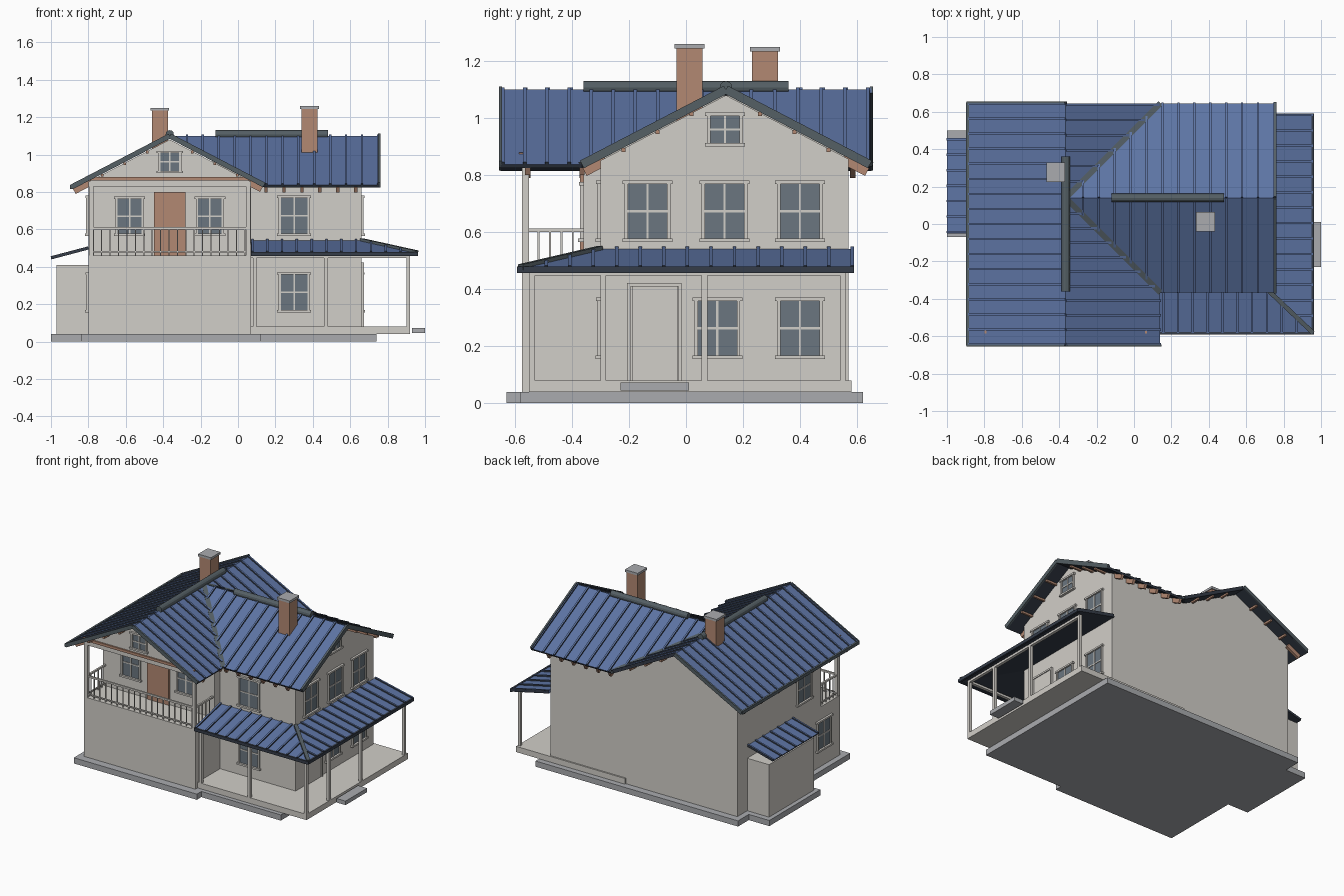
import bpy, bmesh, math
from mathutils import Vector, Matrix

cube = bpy.data.objects.get("Cube")
if cube:
    bpy.data.objects.remove(cube, do_unlink=True)


def material(name, r, g, b):
    m = bpy.data.materials.new(name)
    m.use_nodes = True
    m.diffuse_color = (r, g, b, 1)
    m.node_tree.nodes["Principled BSDF"].inputs["Base Color"].default_value = (r, g, b, 1)
    return m


WALL = material("off_white_plaster", .64, .62, .58)
BLUE = material("blue_roof_metal", .11, .175, .37)
DARK = material("dark_roof_edge", .035, .045, .065)
GREY = material("slate_grey_trim", .09, .115, .13)
GLASS = material("window_glass", .145, .18, .215)
BROWN = material("terracotta_wood", .45, .25, .17)
STONE = material("grey_concrete", .40, .41, .43)


def finish(name, bm, *mats):
    bmesh.ops.recalc_face_normals(bm, faces=bm.faces)
    mesh = bpy.data.meshes.new(name)
    bm.to_mesh(mesh)
    bm.free()
    ob = bpy.data.objects.new(name, mesh)
    bpy.context.collection.objects.link(ob)
    for m in mats:
        mesh.materials.append(m)
    return ob


def add_box(bm, x0, x1, y0, y1, z0, z1, M=Matrix()):
    T = Matrix.Translation(((x0 + x1) / 2, (y0 + y1) / 2, (z0 + z1) / 2))
    S = Matrix.Diagonal((x1 - x0, y1 - y0, z1 - z0, 1))
    return bmesh.ops.create_cube(bm, size=1, matrix=M @ T @ S)


def boxes(name, mat, *items, M=Matrix()):
    bm = bmesh.new()
    for b in items:
        add_box(bm, *b, M=M)
    return finish(name, bm, mat)


def frame_along(p0, p1):
    # Local x runs along the line, local z stays close to up
    p0, p1 = Vector(p0), Vector(p1)
    x = (p1 - p0).normalized()
    y = Vector((0, 0, 1)).cross(x).normalized()
    R = Matrix((x, y, x.cross(y))).transposed().to_4x4()
    return Matrix.Translation(p0) @ R, (p1 - p0).length


def bar(name, p0, p1, w, h, mat):
    M, length = frame_along(p0, p1)
    return boxes(name, mat, (0, length, -w / 2, w / 2, -h / 2, h / 2), M=M)


def prism(name, pts, offset, mat):
    bm = bmesh.new()
    f = bm.faces.new([bm.verts.new(p) for p in pts])
    ext = bmesh.ops.extrude_face_region(bm, geom=[f])
    bmesh.ops.translate(bm, vec=offset, verts=[v for v in ext["geom"] if isinstance(v, bmesh.types.BMVert)])
    return finish(name, bm, mat)


def roof_panel(name, pts, eave, pitch=.083, thick=.014):
    """Sheet with standing ribs that run down the slope; eave is the level direction."""
    pts = [Vector(p) for p in pts]
    u = Vector(eave)
    n = (pts[1] - pts[0]).cross(pts[2] - pts[0]).normalized()
    n = n if n.z > 0 else -n
    v = n.cross(u)
    R = Matrix((u, v, n)).transposed().to_4x4()
    flat = [(p.dot(u), p.dot(v)) for p in pts]
    level = pts[0].dot(n)
    bm = bmesh.new()
    f = bm.faces.new([bm.verts.new(p) for p in pts])
    ext = bmesh.ops.extrude_face_region(bm, geom=[f])
    bmesh.ops.translate(bm, vec=-n * thick, verts=[w for w in ext["geom"] if isinstance(w, bmesh.types.BMVert)])
    lo, hi = min(a for a, b in flat), max(a for a, b in flat)
    count = max(1, round((hi - lo) / pitch))
    for i in range(count + 1):
        a = lo + .007 + (hi - lo - .014) * i / count
        cut = [p[1] + (q[1] - p[1]) * (a - p[0]) / (q[0] - p[0])
               for p, q in zip(flat, flat[1:] + flat[:1]) if (p[0] - a) * (q[0] - a) < 0]
        if len(cut) > 1 and max(cut) - min(cut) > .02:
            add_box(bm, a - .006, a + .006, min(cut), max(cut), level - .003, level + .009, M=R)
    ob = finish(name, bm, BLUE, DARK)
    for p in ob.data.polygons:
        p.material_index = 0 if p.normal.dot(n) > -.2 and p.normal.z > .05 else 1
    return ob


def window(name, x, y, z, w, h, turn=0):
    # Local -y points out of the wall
    M = Matrix.Translation((x, y, z)) @ Matrix.Rotation(math.radians(turn), 4, 'Z')
    a, b, t = w / 2, h / 2, .012
    boxes(name + "_glass", GLASS, (-a + t, a - t, -.004, .002, -b + t, b - t), M=M)
    boxes(name + "_frame", WALL,
          (-a, -a + t, -.012, .002, -b, b), (a - t, a, -.012, .002, -b, b),
          (-a - .008, a + .008, -.015, .002, b - t, b), (-a - .008, a + .008, -.018, .002, -b, -b + t),
          (-.004, .004, -.008, .002, -b, b), (-a, a, -.008, .002, -.004, .004), M=M)


# Foundations, porch floor and step
boxes("foundation", STONE, (-.84, .12, -.63, .62, 0, .04), (.12, .74, -.58, .62, 0, .04),
      (-1, -.84, -.07, .50, 0, .04))
boxes("porch_floor", WALL, (.07, .92, -.55, .58, .04, .08))
boxes("porch_step", STONE, (.93, 1, -.23, .01, .045, .073))

# Wall blocks, storey by storey
boxes("wing_lower_walls", WALL, (-.80, .07, -.575, .57, .04, .46))
boxes("wing_upper_walls", WALL, (-.80, .07, -.36, .57, .46, .84))
boxes("main_lower_walls", WALL, (.07, .66, -.30, .57, .04, .46))
boxes("main_upper_walls", WALL, (.07, .66, -.30, .57, .46, .84))
boxes("shed_walls", WALL, (-.97, -.80, -.04, .46, .04, .41))

# Gable blocks under the two crossing roofs
RX, RY, TOP, SLOPE = -.365, .14, 1.10, .52


def under(d):
    return TOP - .02 - SLOPE * abs(d)


prism("wing_gables", [(-.80, -.575, .83), (.07, -.575, .83), (.07, -.575, under(.07 - RX)),
                      (RX, -.575, under(0)), (-.80, -.575, under(-.80 - RX))], (0, 1.145, 0), WALL)
prism("main_gable", [(.66, -.30, .84), (.66, .57, .84), (.66, .57, under(.57 - RY)),
                     (.66, RY, under(0)), (.66, -.30, under(-.30 - RY))], (-.8, 0, 0), WALL)
boxes("gable_beam", BROWN, (-.80, .07, -.585, -.57, .862, .88))


# Main roof panels
def wx(x, y):
    return (x, y, TOP - SLOPE * abs(x - RX))


def my(x, y):
    return (x, y, TOP - SLOPE * abs(y - RY))


F, B, E, W, R = -.365, .645, .14, -.89, .755
roof_panel("wing_roof_left", [wx(W, -.65), wx(RX, -.65), wx(RX, .65), wx(W, .65)], (0, 1, 0))
roof_panel("wing_roof_front", [wx(RX, -.65), wx(E, -.65), wx(E, F), wx(RX, RY)], (0, 1, 0))
roof_panel("wing_roof_back", [wx(RX, RY), wx(E, B), wx(RX, B)], (0, 1, 0))
roof_panel("main_roof_front", [my(RX, RY), my(E, F), my(R, F), my(R, RY)], (1, 0, 0))
roof_panel("main_roof_back", [my(RX, RY), my(R, RY), my(R, B), my(E, B)], (1, 0, 0))
for name, y in (("front", F), ("back", B)):
    bar("valley_" + name, wx(RX, RY), wx(E, y), .03, .014, GREY)
    bar("main_verge_" + name, my(R, RY), my(R, y), .012, .03, GREY)
bar("wing_gutter_left", wx(W, -.65), wx(W, .65), .014, .022, GREY)
for y in (-.65, .65):
    for x in (W, E):
        if y < 0 or x < 0:
            bar("wing_verge", wx(RX, y), wx(x, y), .01, .026, GREY)

# Round ridge caps
for name, p, turn, length in (("wing", (RX, 0, 1.108), (90, 'X'), .72), ("main", (.18, RY, 1.108), (90, 'Y'), .60)):
    bm = bmesh.new()
    bmesh.ops.create_cone(bm, cap_ends=True, segments=12, radius1=.022, radius2=.022, depth=length,
                          matrix=Matrix.Translation(p) @ Matrix.Rotation(math.radians(turn[0]), 4, turn[1]))
    finish(name + "_ridge_cap", bm, GREY)


# Rafter tails under the eaves, purlin ends under the gables
def drop(p, d=.032):
    return (p[0], p[1], p[2] - d)


for i in range(6):
    x = .15 + i * .096
    bar("rafter_front", drop(my(x, F + .01)), drop(my(x, -.28)), .018, .03, BROWN)
    bar("rafter_back", drop(my(x, B - .01)), drop(my(x, .55)), .018, .03, BROWN)
for i in range(7):
    y = -.555 + i * .19
    bar("rafter_left", drop(wx(W + .015, y)), drop(wx(-.78, y)), .018, .03, BROWN)
    if y < F + .01:
        bar("rafter_right", drop(wx(E - .015, y)), drop(wx(.05, y)), .018, .03, BROWN)
for s in (-1, 1):
    for d in (.12, .24, .36):
        bar("main_purlin", drop(my(.65, RY + s * d), .024), drop(my(.745, RY + s * d), .024), .014, .014, BROWN)
        for y in (-.60, .60):
            p = wx(RX + s * d, y)
            bar("wing_purlin", drop((p[0], y - .035, p[2]), .024), drop((p[0], y + .035, p[2]), .024),
                .014, .014, BROWN)

# Chimneys
for name, x, y, z0, z1 in (("left", -.418, .277, .98, 1.25), ("right", .382, .012, .98, 1.26)):
    boxes(name + "_chimney", BROWN, (x - .043, x + .043, y - .046, y + .046, z0, z1 - .015))
    boxes(name + "_chimney_cap", STONE, (x - .05, x + .05, y - .053, y + .053, z1 - .016, z1))

# Porch roof with hip, gutters, beams and posts
HI, LO = .54, .475
roof_panel("porch_roof_front", [(.07, -.30, HI), (.66, -.30, HI), (.955, -.58, LO), (.07, -.58, LO)], (1, 0, 0))
roof_panel("porch_roof_side", [(.66, -.30, HI), (.66, .59, HI), (.955, .59, LO), (.955, -.58, LO)], (0, 1, 0))
bar("porch_hip", (.66, -.30, HI), (.955, -.58, LO), .024, .024, GREY)
bar("porch_gutter_front", (.07, -.585, .468), (.96, -.585, .468), .014, .022, DARK)
bar("porch_gutter_side", (.955, -.59, .468), (.955, .59, .468), .014, .022, DARK)
boxes("porch_beams", WALL, (.07, .92, -.55, -.53, .448, .464), (.90, .92, -.55, .56, .448, .464))
for x, y in ((.09, -.54), (.47, -.54), (.91, -.54), (.91, -.29), (.91, .065), (.91, .55)):
    boxes("porch_post", WALL, (x - .01, x + .01, y - .01, y + .01, .08, .45))

# Shed roof
roof_panel("shed_roof", [(-1, -.05, .447), (-.80, -.05, .50), (-.80, .46, .50), (-1, .46, .447)], (0, 1, 0),
           thick=.008)

# Balcony posts and railing
for x in (-.785, .055):
    boxes("balcony_post", WALL, (x - .012, x + .012, -.575, -.55, .46, .84))
rails = [(-.79, .06, -.568, -.556, .60, .612), (-.79, .06, -.566, -.558, .475, .483)]
rails += [(-.774 + i * .045 - .003, -.774 + i * .045 + .003, -.565, -.559, .46, .60) for i in range(19)]
for x in (-.785, .055):
    rails += [(x - .006, x + .006, -.56, -.36, .60, .612), (x - .004, x + .004, -.56, -.36, .475, .483)]
    rails += [(x - .003, x + .003, -.52 + i * .04, -.514 + i * .04, .46, .60) for i in range(4)]
boxes("balcony_railing", WALL, *rails)

# Doors
boxes("balcony_door", BROWN, (-.45, -.28, -.372, -.355, .46, .80))
boxes("porch_door", WALL, (.65, .668, -.19, -.03, .08, .41))
boxes("porch_door_frame", WALL, (.65, .674, -.207, -.195, .08, .42), (.65, .674, -.027, -.015, .08, .42),
      (.65, .674, -.207, -.015, .41, .422))

# Windows
for x in (-.58, -.15):
    window("balcony_window", x, -.36, .67, .15, .21)
for z in (.263, .673):
    window("front_window", .30, -.30, z, .165, .215)
window("wing_gable_window", RX, -.575, .96, .125, .12)
for y, z in ((.11, .263), (.40, .263), (-.135, .673), (.135, .673), (.40, .673)):
    window("side_window", .66, y, z, .16, .215, 90)
window("main_gable_window", .66, .137, .96, .125, .12, 90)
window("left_lower_window", -.80, -.39, .263, .16, .215, -90)
window("left_upper_window", -.80, -.17, .673, .16, .215, -90)
